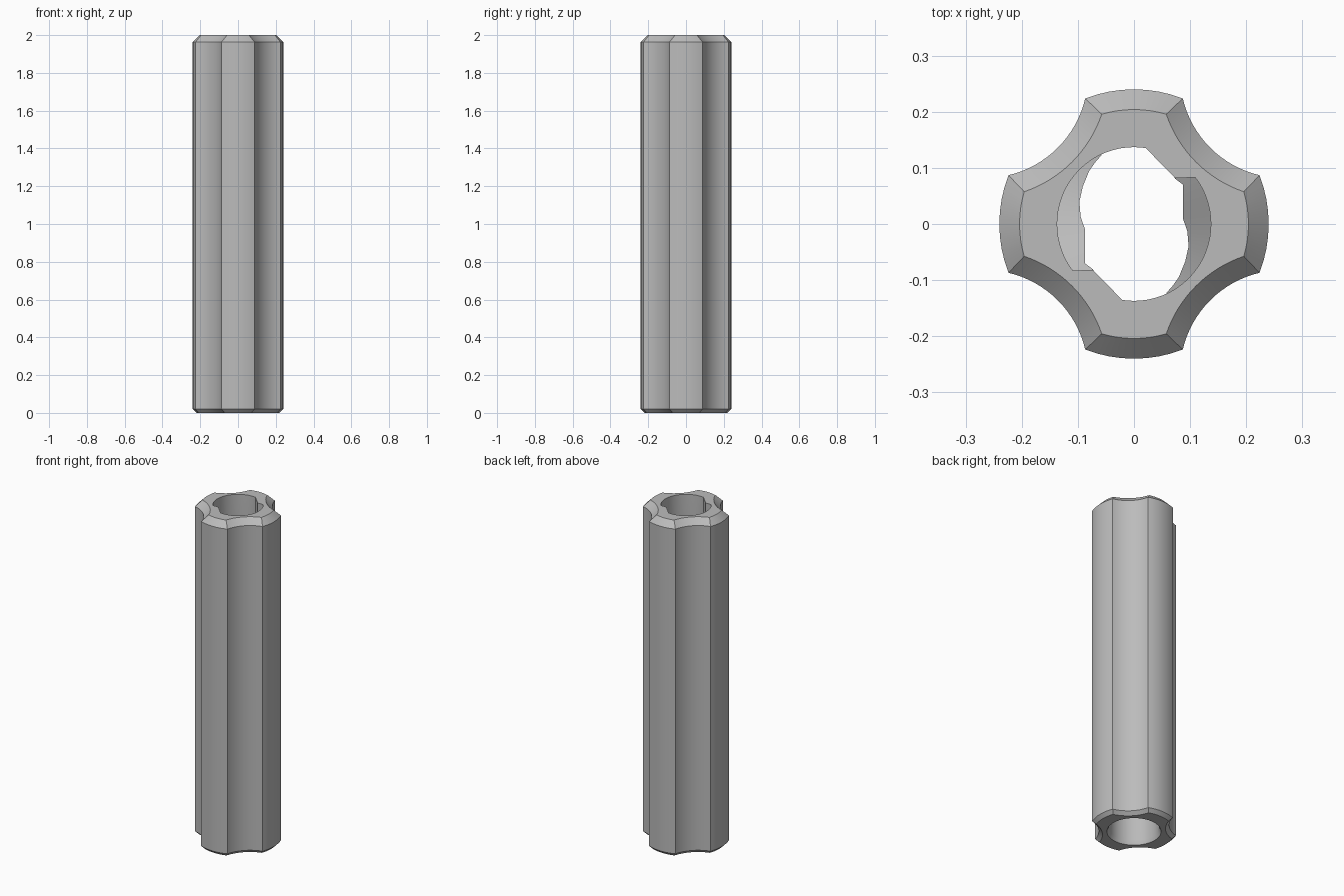
import bpy, bmesh, math
from math import cos, sin, radians, pi

old = bpy.data.objects.get("Cube")
if old:
    bpy.data.objects.remove(old)

grey = bpy.data.materials.new("plain_grey")
grey.use_nodes = True
colour = (0.5, 0.5, 0.5, 1)
grey.diffuse_color = colour
grey.node_tree.nodes["Principled BSDF"].inputs["Base Color"].default_value = colour

HEIGHT = 2.0
LOBE_R, FLUTE_R, FLUTE_C = 0.24, 0.184, 0.266
BORE_R = 0.137


def finish(bm, name):
    bmesh.ops.recalc_face_normals(bm, faces=bm.faces)
    mesh = bpy.data.meshes.new(name)
    bm.to_mesh(mesh)
    bm.free()
    mesh.materials.append(grey)
    obj = bpy.data.objects.new(name, mesh)
    bpy.context.collection.objects.link(obj)
    bpy.ops.object.select_all(action='DESELECT')
    obj.select_set(True)
    bpy.context.view_layer.objects.active = obj
    bpy.ops.object.shade_smooth_by_angle(angle=radians(25))
    return obj


def fluted_outline(inset):
    """Four lobes joined by concave flutes, offset inward by inset."""
    R, f, C = LOBE_R - inset, FLUTE_R + inset, FLUTE_C * math.sqrt(2)
    half = math.acos((C * C + R * R - f * f) / (2 * C * R))
    sweep = math.atan2(R * sin(half), C - R * cos(half))
    pts = []
    for quarter in range(4):
        mid = quarter * pi / 2
        lobe = pi / 4 - half
        for i in range(8):
            a = mid - lobe + 2 * lobe * i / 8
            pts.append((R * cos(a), R * sin(a)))
        axis = mid + pi / 4
        for i in range(16):
            a = axis + pi + sweep - 2 * sweep * i / 16
            pts.append((C * cos(axis) + f * cos(a), C * sin(axis) + f * sin(a)))
    return pts


def circle(r):
    """Round ring with points at the same bearings as the outline."""
    return [(r * x / math.hypot(x, y), r * y / math.hypot(x, y))
            for x, y in fluted_outline(0)]


# Fluted tube with bevelled ends and a round bore
bm = bmesh.new()
sections = [
    (fluted_outline(0.02), 0), (fluted_outline(0), 0.02),
    (fluted_outline(0), HEIGHT - 0.036), (fluted_outline(0.036), HEIGHT),
    (circle(BORE_R), HEIGHT), (circle(BORE_R), 0.025), (circle(0.147), 0),
]
rings = [[bm.verts.new((x, y, z)) for x, y in pts] for pts, z in sections]
n = len(rings[0])
for k, ring in enumerate(rings):
    above = rings[(k + 1) % len(rings)]
    for i in range(n):
        j = (i + 1) % n
        bm.faces.new((ring[i], ring[j], above[j], above[i]))
finish(bm, "fluted_tube")


# Sloping ledge inside the bore: inner radius by bearing
LEDGE = [(115, .136), (122, .13), (130, .124), (144, .113), (158, .105),
         (172, .096), (186, .088), (197, .091), (208, .099), (219, .112),
         (228, .109)]


def bore_ledge(name, turn):
    bm = bmesh.new()
    prev = None
    for deg, r in LEDGE:
        a = radians(deg + turn)
        top = HEIGHT - 0.05 - 0.1 * (228 - deg) / 113
        ring = [bm.verts.new((q * cos(a), q * sin(a), z)) for q, z in
                ((r, top), (BORE_R + .001, top),
                 (BORE_R + .001, top - .06), (r, top - .06))]
        if prev:
            for i in range(4):
                j = (i + 1) % 4
                bm.faces.new((prev[i], prev[j], ring[j], ring[i]))
        else:
            bm.faces.new(ring)
        prev = ring
    bm.faces.new(prev)
    finish(bm, name)


# Stop block at the high end of each ledge, flush with the rim
def stop_block(name, turn):
    bm = bmesh.new()
    corner = (math.hypot(.073, .082), 180 + math.degrees(math.atan2(.082, .073)))
    outline = [corner] + [(BORE_R + .0005, 261.5 - 44.5 * i / 8) for i in range(9)]
    face = bm.faces.new([bm.verts.new((r * cos(radians(d + turn)),
                                       r * sin(radians(d + turn)), HEIGHT))
                         for r, d in outline])
    low = bmesh.ops.extrude_face_region(bm, geom=[face], use_keep_orig=True)
    verts = [v for v in low["geom"] if isinstance(v, bmesh.types.BMVert)]
    bmesh.ops.translate(bm, verts=verts, vec=(0, 0, -0.12))
    finish(bm, name)


for side, turn in (("right", 0), ("left", 180)):
    bore_ledge(side + "_bore_ledge", turn)
    stop_block(side + "_stop_block", turn)
